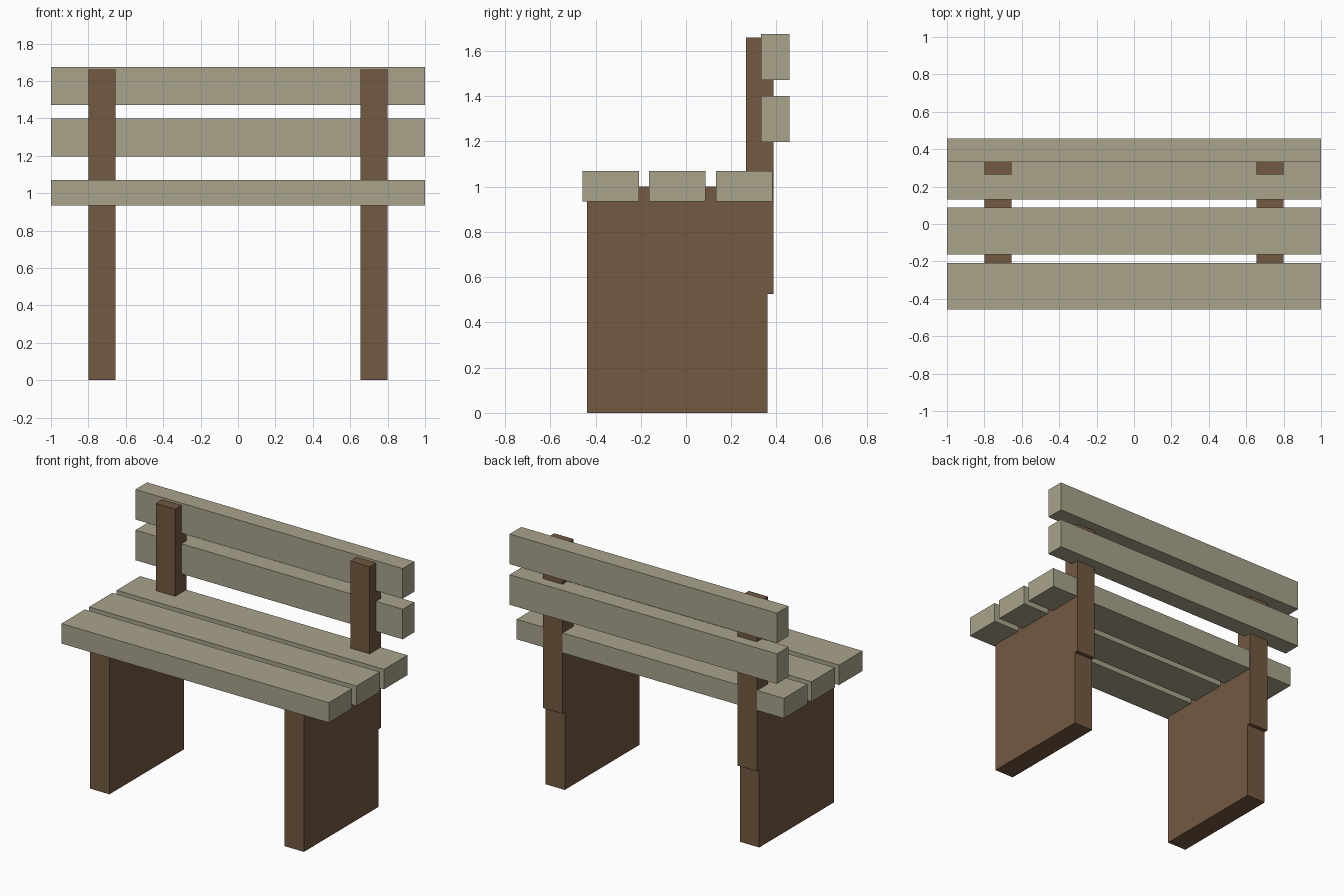
import bpy

if "Cube" in bpy.data.objects:
    bpy.data.objects.remove(bpy.data.objects["Cube"])


def material(name, color):
    m = bpy.data.materials.new(name)
    m.diffuse_color = (*color, 1)
    m.use_nodes = True
    m.node_tree.nodes["Principled BSDF"].inputs["Base Color"].default_value = m.diffuse_color
    return m


dark_wood = material("dark_wood", (0.17, 0.10, 0.053))
pale_wood = material("pale_wood", (0.40, 0.37, 0.26))


def box(name, x, y, z, mat):
    """Box spanning the (min, max) ranges x, y and z."""
    ranges = (x, y, z)
    bpy.ops.mesh.primitive_cube_add(size=1, location=[(a + b) / 2 for a, b in ranges])
    ob = bpy.context.object
    ob.name = name
    ob.scale = [b - a for a, b in ranges]
    bpy.ops.object.transform_apply(location=False, rotation=False, scale=True)
    ob.data.materials.append(mat)
    return ob


# Slab legs and backrest posts, one pair per side
for side, x in (("left", (-0.80, -0.655)), ("right", (0.655, 0.80))):
    box(f"{side}_leg", x, (-0.438, 0.36), (0, 1.0), dark_wood)
    box(f"{side}_back_post", x, (0.265, 0.386), (0.525, 1.66), dark_wood)

# Seat slats
for i, y in enumerate((-0.458, -0.163, 0.132)):
    box(f"seat_slat_{i + 1}", (-1, 1), (y, y + 0.25), (0.935, 1.07), pale_wood)

# Backrest slats
for i, z in enumerate((1.197, 1.472)):
    box(f"back_slat_{i + 1}", (-1, 1), (0.332, 0.457), (z, z + 0.203), pale_wood)
